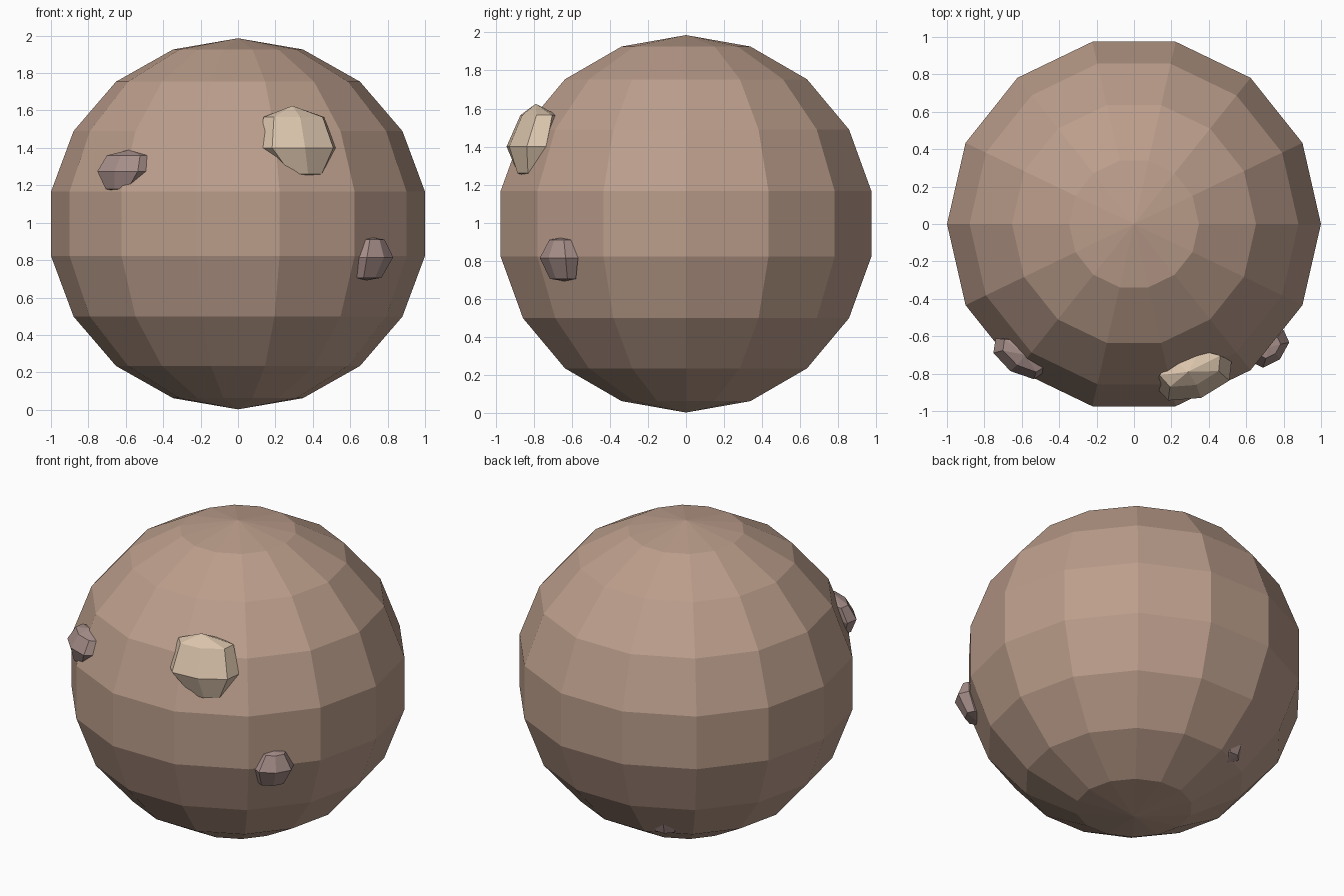
import bpy, bmesh
from math import sin, cos, pi, radians

if "Cube" in bpy.data.objects:
    bpy.data.objects.remove(bpy.data.objects["Cube"])


def material(name, rgb):
    m = bpy.data.materials.new(name)
    m.diffuse_color = (*rgb, 1)
    m.use_nodes = True
    m.node_tree.nodes["Principled BSDF"].inputs["Base Color"].default_value = m.diffuse_color
    return m


def lathe(name, segs, phase, turn, bottom, rings, top, mat):
    """Stack of elliptical rings (cx, cy, z, rx, ry), turned about z, closed by two poles."""
    bm = bmesh.new()
    ct, st = cos(radians(turn)), sin(radians(turn))
    loops = []
    for cx, cy, z, rx, ry in rings:
        loop = []
        for i in range(segs):
            a = radians(phase) + 2 * pi * i / segs
            u, v = rx * cos(a), ry * sin(a)
            loop.append(bm.verts.new((cx + u * ct - v * st, cy + u * st + v * ct, z)))
        loops.append(loop)
    low, high = bm.verts.new(bottom), bm.verts.new(top)
    for i in range(segs):
        j = (i + 1) % segs
        bm.faces.new((low, loops[0][j], loops[0][i]))
        bm.faces.new((high, loops[-1][i], loops[-1][j]))
        for a, b in zip(loops, loops[1:]):
            bm.faces.new((a[i], a[j], b[j], b[i]))
    bmesh.ops.recalc_face_normals(bm, faces=bm.faces)
    me = bpy.data.meshes.new(name)
    bm.to_mesh(me)
    bm.free()
    me.materials.append(mat)
    ob = bpy.data.objects.new(name, me)
    bpy.context.collection.objects.link(ob)
    return ob


brown = material("brown", (0.50, 0.34, 0.26))
tan = material("tan", (0.70, 0.55, 0.41))
mauve = material("mauve", (0.38, 0.27, 0.25))

# Main ball: 14 sides, 9 bands
R, H, ZC = 1.015, 0.992, 0.994
ball = [(0, 0, ZC - H * cos(k * pi / 9), R * sin(k * pi / 9), R * sin(k * pi / 9))
        for k in range(1, 9)]
lathe("ball", 14, 0, 0, (0, 0, ZC - H), ball, (0, 0, ZC + H), brown)

# Large tan rock on the front
lathe("large_rock", 7, -90, 18, (0.37, -0.79, 1.23),
      [(0.35, -0.81, 1.26, 0.11, 0.08),
       (0.325, -0.825, 1.40, 0.22, 0.11),
       (0.305, -0.775, 1.565, 0.175, 0.09)],
      (0.29, -0.79, 1.625), tan)

# Small rock on the left
lathe("left_rock", 7, -90, -33, (-0.63, -0.70, 1.165),
      [(-0.63, -0.705, 1.18, 0.09, 0.055),
       (-0.615, -0.715, 1.275, 0.165, 0.085),
       (-0.59, -0.70, 1.36, 0.135, 0.065)],
      (-0.58, -0.70, 1.39), mauve)

# Small rock on the right
lathe("right_rock", 7, -90, 44, (0.69, -0.64, 0.692),
      [(0.695, -0.645, 0.705, 0.085, 0.055),
       (0.725, -0.665, 0.815, 0.125, 0.08),
       (0.725, -0.66, 0.91, 0.07, 0.045)],
      (0.72, -0.66, 0.92), mauve)

# Mostly buried rock, low on the back
lathe("buried_rock", 7, 90, 24, (-0.25, 0.56, 0.22),
      [(-0.255, 0.57, 0.25, 0.07, 0.06),
       (-0.255, 0.57, 0.34, 0.11, 0.09),
       (-0.25, 0.56, 0.42, 0.08, 0.06)],
      (-0.25, 0.56, 0.45), mauve)
